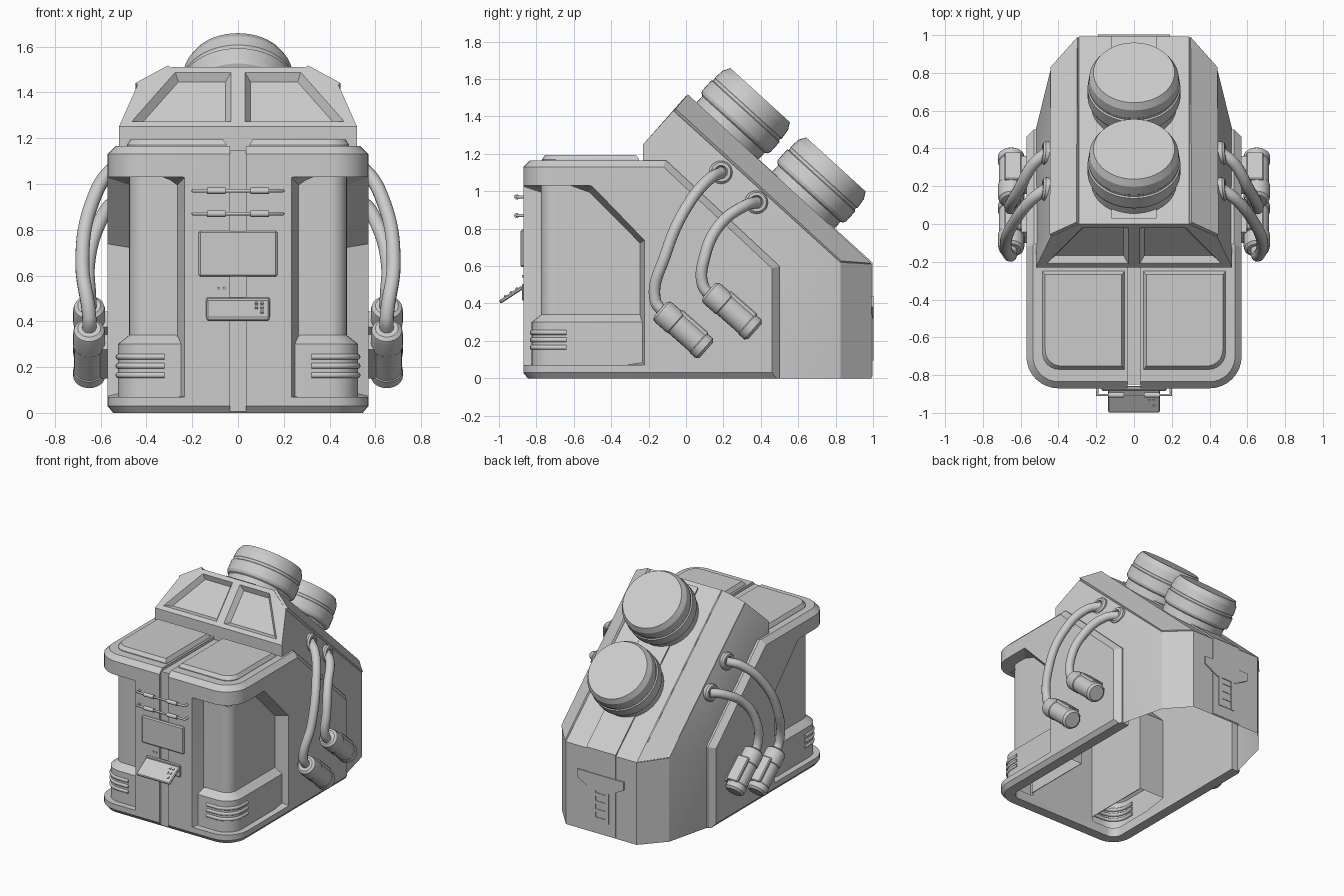
import bpy, bmesh, math
from mathutils import Vector, Matrix

if "Cube" in bpy.data.objects:
    bpy.data.objects.remove(bpy.data.objects["Cube"])


def finish(name, bm):
    me = bpy.data.meshes.new(name)
    bmesh.ops.recalc_face_normals(bm, faces=bm.faces[:])
    bm.to_mesh(me)
    bm.free()
    ob = bpy.data.objects.new(name, me)
    bpy.context.collection.objects.link(ob)
    return ob


def hull_bm(pts):
    bm = bmesh.new()
    for p in pts:
        bm.verts.new(p)
    r = bmesh.ops.convex_hull(bm, input=bm.verts[:])
    junk = [v for v in set(r["geom_interior"] + r["geom_unused"]) if isinstance(v, bmesh.types.BMVert)]
    bmesh.ops.delete(bm, geom=junk, context='VERTS')
    bmesh.ops.dissolve_limit(bm, angle_limit=0.02, verts=bm.verts[:], edges=bm.edges[:])
    bmesh.ops.recalc_face_normals(bm, faces=bm.faces[:])
    return bm


def hull(name, pts):
    return finish(name, hull_bm(pts))


def loft(name, rings, closed=True, caps=True):
    bm = bmesh.new()
    rows = [[bm.verts.new(p) for p in ring] for ring in rings]
    n = len(rows[0])
    for a, b in zip(rows, rows[1:]):
        for i in range(n if closed else n - 1):
            j = (i + 1) % n
            bm.faces.new((a[i], a[j], b[j], b[i]))
    if caps:
        bm.faces.new(rows[0])
        bm.faces.new(rows[-1])
    return finish(name, bm)


def prism(name, yz, x0, x1):
    return loft(name, [[(x, y, z) for y, z in yz] for x in (x0, x1)])


def box(name, loc, size, rx=0, bevel=0.0):
    bm = bmesh.new()
    bmesh.ops.create_cube(bm, size=1, matrix=Matrix.Translation(loc) @ Matrix.Rotation(rx, 4, 'X') @ Matrix.Diagonal((*size, 1)))
    if bevel:
        bmesh.ops.bevel(bm, geom=bm.edges[:], offset=bevel, segments=1, profile=0.5, affect='EDGES')
    return finish(name, bm)


def lathe(name, base, axis, prof, seg=48):
    q = Vector(axis).to_track_quat('Z', 'Y')
    rings = [[Vector(base) + q @ Vector((r * math.cos(2 * math.pi * i / seg), r * math.sin(2 * math.pi * i / seg), h))
              for i in range(seg)] for r, h in prof]
    return loft(name, rings)


def tube(name, pts, r, smooth=True):
    cu = bpy.data.curves.new(name, 'CURVE')
    cu.dimensions, cu.bevel_depth, cu.bevel_resolution, cu.use_fill_caps = '3D', r, 4, True
    sp = cu.splines.new('BEZIER' if smooth else 'POLY')
    if smooth:
        sp.bezier_points.add(len(pts) - 1)
        for b, p in zip(sp.bezier_points, pts):
            b.co, b.handle_left_type, b.handle_right_type = p, 'AUTO', 'AUTO'
    else:
        sp.points.add(len(pts) - 1)
        for b, p in zip(sp.points, pts):
            b.co = (*p, 1)
    ob = bpy.data.objects.new(name, cu)
    bpy.context.collection.objects.link(ob)


def boolean(ob, cutter, op='DIFFERENCE'):
    m = ob.modifiers.new("cut", 'BOOLEAN')
    m.object, m.operation, m.solver = cutter, op, 'EXACT'
    dg = bpy.context.evaluated_depsgraph_get()
    me = bpy.data.meshes.new_from_object(ob.evaluated_get(dg))
    ob.modifiers.clear()
    ob.data = me
    bpy.data.objects.remove(cutter)


def plan(d, z, back):
    # rounded-front footprint, inset by d
    arc = [(.40 + (.17 - d) * math.sin(i * math.pi / 16), -.70 - (.17 - d) * math.cos(i * math.pi / 16)) for i in range(9)]
    right = [(.57 - d, back)] + arc[::-1]
    return [(x, y, z) for x, y in right] + [(-x, y, z) for x, y in right[::-1]]


# front body shell: outer form, sloped rear trim, hollow inside
body = loft("front_body", [plan(.025, 0, .6), plan(0, .03, .6), plan(0, 1.13, .6), plan(.035, 1.165, .6)])
trim = []
for s in (-1, 1):
    trim += [(s * .53, y, z) for y, z in ((-1.2, -.1), (.5, -.1), (.5, .6), (-.25, 1.3), (-1.2, 1.3))]
    trim += [(s * .58, y, z) for y, z in ((-1.2, -.1), (.45, -.1), (.45, .585), (-.316, 1.3), (-1.2, 1.3))]
boolean(body, hull("trim", trim), 'INTERSECT')
boolean(body, loft("cavity", [plan(.1, -.1, .8), plan(.1, 1.06, .8)]))

# corner recesses with sloped frames and deep inner walls, and the centre seam
for s in (1, -1):
    pts = [(.23, -.88, .07), (.23, -.88, 1.03), (.27, -.76, .1), (.27, -.76, .99),
           (.58, -.22, .07), (.58, -.22, .74), (.58, -.5, 1.03), (.46, -.25, .1),
           (.46, -.25, .72), (.46, -.52, .99), (.6, -.9, .07), (.6, -.9, 1.03)]
    boolean(body, hull("recess", [(s * x, y, z) for x, y, z in pts]))
    edge = [(-.25, .1), (-.25, .72), (-.52, .99), (-.78, .99)]
    prism("recess_inner_wall", edge + [(-.78, .1)], s * .265, s * .27)
    loft("recess_back_wall", [[(s * x, y, z) for y, z in edge] for x in (.27, .475)], closed=False, caps=False)
boolean(body, box("seam", (0, -.90, .55), (.07, .1, 1.4)))
boolean(body, box("seam", (0, -.55, 1.195), (.07, .8, .1)))

# inner columns flaring out into the vent blocks at the bottom
loft("corner_columns", [plan(.045, .05, -.2), plan(.045, .30, -.2), plan(.095, .34, -.2), plan(.095, 1.08, -.2)],
     closed=False, caps=False)
for s in (1, -1):
    for z in (.165, .205, .245):
        path = [(.32, -.822, z)] + [p for p in plan(.048, z, 0)[9:0:-1]] + [(.522, -.64, z)]
        tube("vent_bar", [(s * x, y, zz) for x, y, zz in path], .013, smooth=False)

# raised roof pads
for s in (1, -1):
    out = [(.05, -.25), (.05, -.77)] + [(.395 + .09 * math.sin(i * math.pi / 12), -.68 - .09 * math.cos(i * math.pi / 12))
                                        for i in range(7)] + [(.485, -.25)]
    ring = lambda k, z: [(s * (.27 + (x - .27) * k), -.51 + (y + .51) * k, z) for x, y in out]
    loft("roof_pad", [ring(1, 1.15), ring(1, 1.17), ring(.93, 1.195)])

# rear hood: faceted shell with recessed windows
half = [(.29, 0, 1.51), (.29, .992, .61), (.29, .992, 0), (.44, -.068, 1.43), (.44, .825, .62), (.44, .825, 0),
        (.52, -.23, 1.25), (.52, -.23, 0), (.52, .5, .586), (.52, .5, 0)]
bm = hull_bm([(s * x, y, z) for x, y, z in half for s in (1, -1)])
bmesh.ops.bisect_plane(bm, geom=bm.verts[:] + bm.edges[:] + bm.faces[:], plane_co=(0, 0, 0), plane_no=(1, 0, 0))
panes = [f for f in bm.faces if f.normal.y < -.5 and f.normal.z > .3 and abs(f.normal.x) < .2 and f.calc_area() > .05]
bmesh.ops.inset_individual(bm, faces=panes, thickness=.03, depth=0, use_even_offset=True)
bmesh.ops.inset_individual(bm, faces=panes, thickness=.025, depth=-.035, use_even_offset=True)
bmesh.ops.bisect_plane(bm, geom=bm.verts[:] + bm.edges[:] + bm.faces[:], plane_co=(0, 0, 1.1), plane_no=(0, 0, 1))
bm.normal_update()
gone = [f for f in bm.faces if f.normal.z < -.9 or (f.normal.y < -.9 and f.calc_center_median().z < 1.1)]
bmesh.ops.delete(bm, geom=gone, context='FACES')
finish("rear_hood", bm)

# raised plates along the hood chamfers, and the centre strip
for s in (1, -1):
    quad = [Vector((s * x, y, z)) for x, y, z in ((.295, 0, 1.507), (.295, .985, .61), (.437, -.065, 1.43), (.437, .825, .622))]
    off = Vector((s * .57, .55, .61)) * .018
    hull("chamfer_plate", quad + [q + off * (1 if q.y < .5 else .5) for q in quad])
prism("hood_centre_strip", [(.03, 1.497), (.996, .62), (.996, .01), (.98, .01), (.98, .61), (.03, 1.475)], -.12, .12)

# two drums standing square on the slope
n = Vector((0, .673, .74))
drum = [(.225, -.03), (.225, .05), (.24, .06), (.246, .075), (.246, .145), (.238, .15), (.238, .162), (.242, .168),
        (.236, .225), (.215, .262)]
for base in ((0, .22, 1.32), (0, .625, .95)):
    lathe("drum", base, n, drum)

# hoses with grommets, ending in side pods
ax = Vector((0, .75, -.66))
up = Vector((0, .66, .75))
ang = math.atan2(-.66, .75)
for s in (1, -1):
    m = lambda p: Vector((s * p[0], p[1], p[2]))
    hoses = (([(.46, .19, 1.10), (.54, .13, 1.07), (.64, .0, .91), (.68, -.11, .66), (.65, -.165, .42), (.65, -.12, .35)],
              (.65, -.015, .26)),
             ([(.46, .38, .94), (.53, .32, .925), (.61, .18, .82), (.655, .10, .65), (.65, .09, .50), (.65, .14, .43)],
              (.65, .245, .36)))
    for path, pod in hoses:
        tube("hose", [m(p) for p in path], .031)
        lathe("hose_grommet", m((path[0][0], path[0][1] - .005, path[0][2])), m((.95, .1, .1)),
              [(.062, -.02), (.062, .014), (.052, .026), (.036, .026), (.03, .01)], 24)
        lathe("pod", m(pod) - ax * .165, ax, [(.05, 0), (.066, .012), (.07, .03), (.07, .11), (.066, .115),
                                              (.066, .27), (.07, .275), (.07, .315), (.055, .33)], 24)
        c = m(pod) + ax * .02
        box("pod_mount", (s * .55, c.y, c.z), (.15, .19, .09), ang)
        c += up * .058
        box("pod_cover", (s * .64, c.y, c.z), (.09, .19, .04), ang, .006)

# front grab rods with sleeves
for z in (.97, .87):
    tube("grab_rod", [(-.195, -.86, z), (-.195, -.905, z), (.195, -.905, z), (.195, -.86, z)], .008, smooth=False)
    for x in (-.095, .095):
        lathe("rod_sleeve", (x - .04, -.905, z), (1, 0, 0), [(.014, 0), (.014, .08)], 16)

# front plate, small studs, tilted tray with buttons
box("front_plate", (0, -.872, .695), (.345, .026, .20), 0, .008)
for x in (-.085, -.06):
    lathe("front_stud", (x, -.865, .545), (0, -1, 0), [(.006, 0), (.006, .012)], 12)
box("tray_frame", (0, -.868, .46), (.28, .02, .09), 0, .006)
tilt = math.atan2(.085, .13)
box("tray", (0, -.935, .447), (.275, .145, .02), tilt, .006)
for x, d in ((.08, .0), (.08, .03), (.105, -.03), (.105, .0), (.105, .03)):
    box("tray_button", (x, -.935 + d, .458 + d * .65), (.013, .015, .014), tilt)

# rear latch: winged plate over a slotted column
hull("latch_wings", [(s * x, y, z) for s in (1, -1) for y in (.98, 1.002)
                     for x, z in ((.19, .44), (.19, .38), (.08, .32))])
for x in (-.055, .055):
    box("latch_rail", (x, .992, .22), (.025, .02, .25))
for z in (.11, .17, .23, .29):
    box("latch_rung", (0, .991, z), (.1, .018, .025))

# smooth shading with sharp edges kept
bpy.ops.object.select_all(action='DESELECT')
for ob in bpy.context.scene.objects:
    if ob.type == 'MESH':
        ob.select_set(True)
        bpy.context.view_layer.objects.active = ob
bpy.ops.object.shade_smooth_by_angle(angle=math.radians(20))
